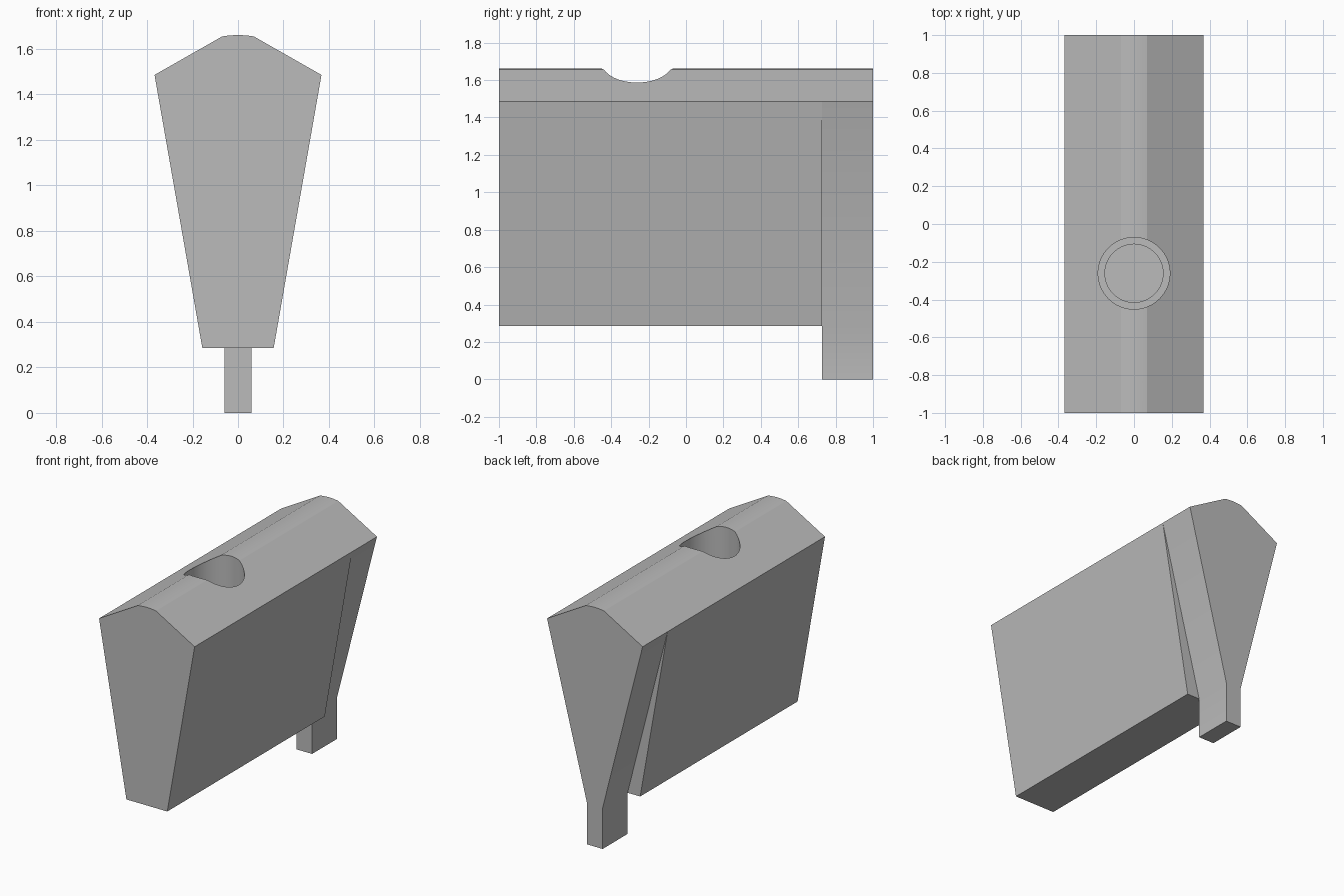
import bpy
import bmesh
import math

cube = bpy.data.objects.get("Cube")
if cube:
    bpy.data.objects.remove(cube, do_unlink=True)

grey = bpy.data.materials.new("plain_grey")
grey.use_nodes = True
colour = (0.5, 0.5, 0.5, 1)
grey.diffuse_color = colour
grey.node_tree.nodes["Principled BSDF"].inputs["Base Color"].default_value = colour

SHOULDER = (0.367, 1.486)
RIDGE_HALF, RIDGE_EDGE, RIDGE_TOP = 0.07, 1.655, 1.661
BASE = 0.286
STEP_Y = 0.727


def roof_half(steps=5):
    """Right half of the roof, from the shoulder up the slope and over the rounded ridge."""
    rise = RIDGE_TOP - RIDGE_EDGE
    radius = (RIDGE_HALF ** 2 + rise ** 2) / (2 * rise)
    sweep = math.asin(RIDGE_HALF / radius)
    arc = []
    for i in range(steps):
        a = sweep * (1 - i / steps)
        arc.append((radius * math.sin(a), RIDGE_TOP - radius * (1 - math.cos(a))))
    return [SHOULDER] + arc


def make_prism(name, lower, y0, y1):
    """Extrude a mirrored cross-section along y."""
    half = lower + roof_half()
    outline = half + [(0, RIDGE_TOP)] + [(-x, z) for x, z in reversed(half)]
    bm = bmesh.new()
    face = bm.faces.new([bm.verts.new((x, y0, z)) for x, z in outline])
    new = bmesh.ops.extrude_face_region(bm, geom=[face])["geom"]
    moved = [v for v in new if isinstance(v, bmesh.types.BMVert)]
    bmesh.ops.translate(bm, verts=moved, vec=(0, y1 - y0, 0))
    bmesh.ops.recalc_face_normals(bm, faces=bm.faces)
    mesh = bpy.data.meshes.new(name)
    bm.to_mesh(mesh)
    bm.free()
    mesh.materials.append(grey)
    obj = bpy.data.objects.new(name, mesh)
    bpy.context.collection.objects.link(obj)
    return obj


def make_bore(name, radius, z0, z1):
    bpy.ops.mesh.primitive_cylinder_add(
        vertices=64, radius=radius, depth=z1 - z0, location=(0, -0.261, (z0 + z1) / 2))
    obj = bpy.context.object
    obj.name = name
    obj.data.materials.append(grey)
    return obj


def apply_boolean(target, tool, operation):
    bpy.context.view_layer.objects.active = target
    mod = target.modifiers.new(operation.lower(), "BOOLEAN")
    mod.operation = operation
    mod.solver = "EXACT"
    mod.object = tool
    bpy.ops.object.modifier_apply(modifier=mod.name)
    bpy.data.objects.remove(tool, do_unlink=True)


# Tapered body with the narrower rear section and its foot
body = make_prism("tapered_body", [(0.157, BASE)], -1, STEP_Y)
tail = make_prism("rear_foot", [(0.06, 0), (0.06, BASE)], STEP_Y, 1)
apply_boolean(body, tail, "UNION")

# Stepped round socket in the ridge
apply_boolean(body, make_bore("wide_bore", 0.19, 0.9, 1.9), "DIFFERENCE")
apply_boolean(body, make_bore("narrow_bore", 0.154, 0.5, 1.0), "DIFFERENCE")

bpy.ops.object.select_all(action="DESELECT")
body.select_set(True)
bpy.context.view_layer.objects.active = body
bpy.ops.object.shade_smooth_by_angle(angle=math.radians(15))
